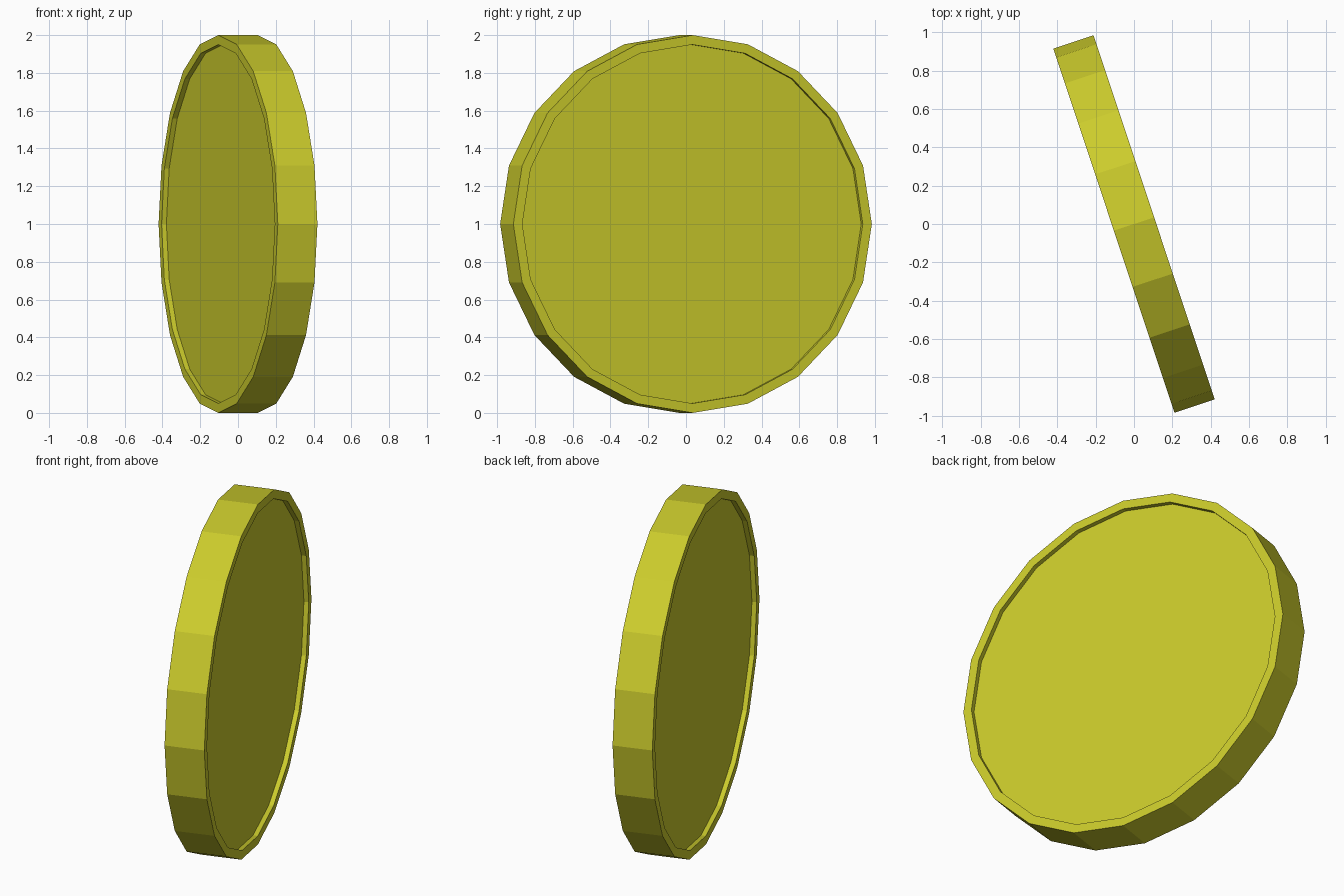
import bpy, bmesh
from math import radians
from mathutils import Matrix

if "Cube" in bpy.data.objects:
    bpy.data.objects.remove(bpy.data.objects["Cube"])

RADIUS, THICK, RIM, RECESS = 1.0, 0.221, 0.0495, 0.027

# Twenty-sided disc
bm = bmesh.new()
bmesh.ops.create_cone(bm, cap_ends=True, cap_tris=False, segments=20,
                      radius1=RADIUS, radius2=RADIUS, depth=THICK)

# Raised rim and sunken floor on both faces
caps = [f for f in bm.faces if len(f.verts) == 20]
bmesh.ops.inset_individual(bm, faces=caps, thickness=RIM, use_even_offset=True)
bmesh.ops.inset_individual(bm, faces=caps, thickness=0.0, depth=-RECESS)

# Stand on edge, turned about the vertical
turn = Matrix.Rotation(radians(18.4), 4, 'Z') @ Matrix.Rotation(radians(90), 4, 'Y')
bm.transform(Matrix.Translation((0, 0, RADIUS)) @ turn)
bm.normal_update()

mesh = bpy.data.meshes.new("coin")
bm.to_mesh(mesh)
bm.free()
coin = bpy.data.objects.new("coin", mesh)
bpy.context.collection.objects.link(coin)

# Yellow gold colour
gold = bpy.data.materials.new("yellow_gold")
gold.diffuse_color = (0.6, 0.6, 0.025, 1)
gold.use_nodes = True
gold.node_tree.nodes["Principled BSDF"].inputs["Base Color"].default_value = gold.diffuse_color
mesh.materials.append(gold)
